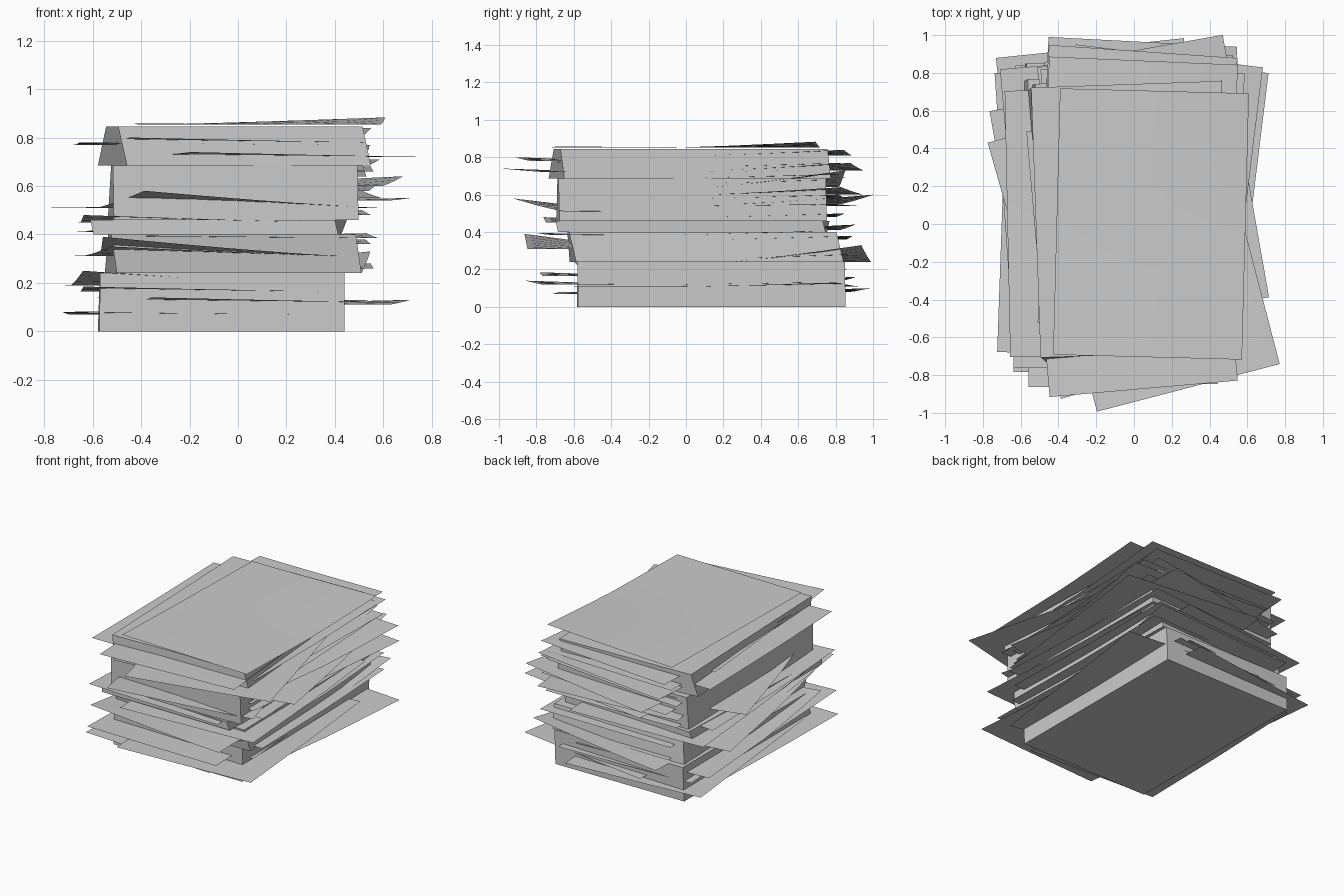
import bpy
import bmesh
from math import radians
from mathutils import Matrix, Vector

default_cube = bpy.data.objects.get("Cube")
if default_cube:
    bpy.data.objects.remove(default_cube, do_unlink=True)

# Plain paper colour
paper = bpy.data.materials.new("paper_grey")
paper.use_nodes = True
paper.diffuse_color = (0.6, 0.6, 0.6, 1)
paper.node_tree.nodes["Principled BSDF"].inputs["Base Color"].default_value = (0.6, 0.6, 0.6, 1)

BLOCK_HALF = Vector((0.505, 0.715))
SHEET_HALF = Vector((0.5, 0.705))


def add_object(name, mesh_builder):
    """Turn a bmesh into a named object with the paper colour."""
    mesh = bpy.data.meshes.new(name)
    mesh_builder.to_mesh(mesh)
    mesh_builder.free()
    mesh.materials.append(paper)
    obj = bpy.data.objects.new(name, mesh)
    bpy.context.collection.objects.link(obj)
    return obj


def place(point, half, centre, angle):
    """Scale a unit point to the page, rotate it and move it."""
    scaled = Vector((point[0] * half.x, point[1] * half.y))
    return Matrix.Rotation(radians(angle), 2) @ scaled + Vector(centre)


def add_block(name, low, high, low_centre, high_centre, low_angle, high_angle):
    """A thick ream whose upper face is slightly twisted against the lower."""
    bm = bmesh.new()
    bmesh.ops.create_cube(bm, size=2)
    for vert in bm.verts:
        if vert.co.z > 0:
            spot, height = place(vert.co, BLOCK_HALF, high_centre, high_angle), high
        else:
            spot, height = place(vert.co, BLOCK_HALF, low_centre, low_angle), low
        vert.co = (spot.x, spot.y, height)
    add_object(name, bm)


def add_sheet(name, height, x, y, angle, front_lift=0.01, back_lift=0.02):
    """A single page with its front left and back right corners curled up."""
    bm = bmesh.new()
    bmesh.ops.create_grid(bm, x_segments=6, y_segments=6, size=1)
    for vert in bm.verts:
        u, v = vert.co.x, vert.co.y
        front_curl = max(0, (1 - u) / 2 * max(0, -v)) ** 1.2
        back_curl = max(0, (1 + u) / 2 * max(0, v)) ** 1.2
        spot = place(vert.co, SHEET_HALF, (x, y), angle)
        vert.co = (spot.x, spot.y, height + front_lift * front_curl + back_lift * back_curl)
    sheet = add_object(name, bm)
    bpy.context.view_layer.objects.active = sheet
    sheet.select_set(True)
    bpy.ops.object.shade_smooth_by_angle()
    sheet.select_set(False)


# Five reams, from the ground up
add_block("bottom_ream", 0, 0.24, (-0.07, 0.135), (-0.065, 0.135), 0.3, 0)
add_block("second_ream", 0.24, 0.4, (-0.02, 0.11), (-0.025, 0.085), 2, 0.5)
add_block("thin_ream", 0.4, 0.46, (-0.085, 0.035), (-0.08, 0.035), -0.5, -2)
add_block("fourth_ream", 0.46, 0.685, (-0.02, 0.03), (-0.015, 0.03), 1, 0.3)
add_block("top_ream", 0.685, 0.845, (-0.015, 0.02), (-0.015, 0.025), 4.8, 2)

# Curled sheets: height, centre x, centre y, turn, front curl, back curl
curled_sheets = [
    (0.07, -0.2, 0.01, -2, 0.01, 0.02),
    (0.08, -0.16, 0.23, 6, 0, 0.02),
    (0.12, 0.08, -0.11, 5, 0.02, 0.01),
    (0.165, -0.15, -0.07, 1, 0.02, 0),
    (0.19, -0.19, 0.13, 4, 0.06, 0.01),
    (0.24, 0.01, 0.26, -3, 0, 0.09),
    (0.31, -0.15, -0.01, 10, 0.04, 0.03),
    (0.31, -0.07, -0.15, 1, 0.08, 0.02),
    (0.41, -0.15, 0.16, 5, 0.01, 0.03),
    (0.45, -0.15, -0.05, 1, 0.03, 0.09),
    (0.51, -0.1, -0.11, 16, 0.07, 0.02),
    (0.54, 0.13, 0.16, -7, 0, 0.01),
    (0.55, 0.1, 0.22, 10, 0, 0.05),
    (0.6, 0.1, 0.19, -7, 0.01, 0.04),
    (0.64, 0.03, 0.13, 2, 0, 0.09),
    (0.72, 0.11, -0.185, 14.6, 0.02, 0.01),
    (0.73, 0, 0.21, -4, 0, 0.04),
    (0.77, -0.17, 0.01, 1.2, 0.01, 0.03),
    (0.78, -0.01, -0.17, 5, 0.02, 0.02),
    (0.81, 0.02, 0.16, -2.5, 0, 0.03),
    (0.853, 0.09, 0, -1.5, 0.005, 0.03),
]
for number, sheet_data in enumerate(curled_sheets, start=1):
    add_sheet(f"curled_sheet_{number}", *sheet_data)

# Flatter sheets: height, centre x, centre y, turn
flat_sheets = [
    (0.11, 0.13, 0.16, -7),
    (0.14, -0.08, 0.17, 4),
    (0.26, 0.06, 0.15, 1),
    (0.36, 0.05, 0.17, 2),
    (0.385, 0.08, -0.06, 4),
    (0.48, 0.05, 0.12, 3),
    (0.58, 0.04, 0.13, -2),
    (0.66, 0.06, 0.05, 1),
    (0.69, 0.05, 0.12, -3),
    (0.75, 0.04, 0.12, 0),
]
for number, sheet_data in enumerate(flat_sheets, start=1):
    add_sheet(f"flat_sheet_{number}", *sheet_data)
